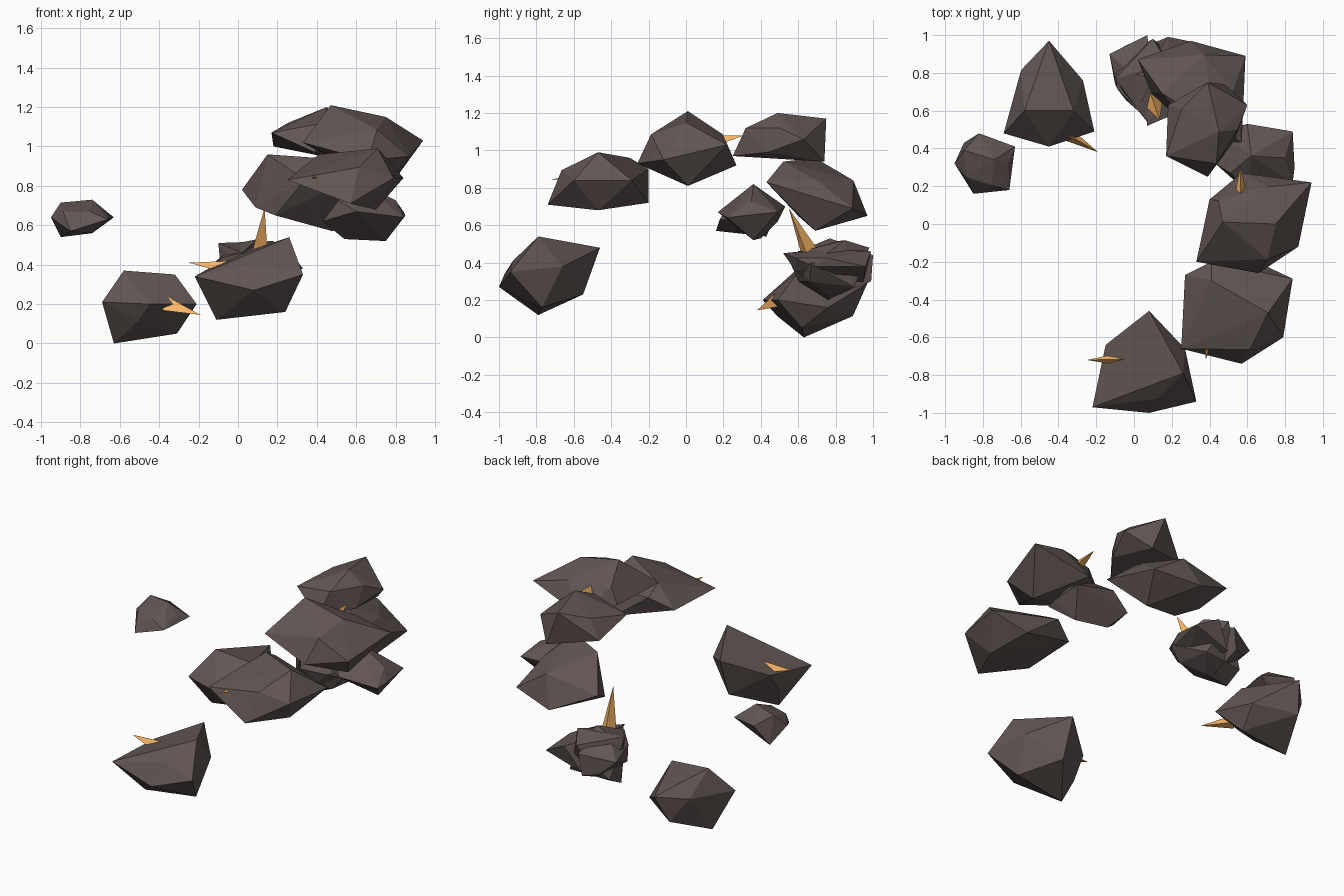
import bpy, bmesh
from mathutils import Vector, Matrix


def material(name, rgb):
    m = bpy.data.materials.new(name)
    m.diffuse_color = (*rgb, 1)
    return m


STONE = material("dark_stone", (0.12, 0.092, 0.086))
AMBER = material("amber", (0.95, 0.46, 0.13))


def add_object(name, bm, mat):
    bmesh.ops.recalc_face_normals(bm, faces=bm.faces)
    mesh = bpy.data.meshes.new(name)
    bm.to_mesh(mesh)
    bm.free()
    mesh.materials.append(mat)
    obj = bpy.data.objects.new(name, mesh)
    bpy.context.collection.objects.link(obj)
    return obj


def rock(name, *corners):
    """Icosahedron with its nearest vertices pulled out to the given corners."""
    corners = [Vector(c) for c in corners]
    lo = Vector([min(c[i] for c in corners) for i in range(3)])
    hi = Vector([max(c[i] for c in corners) for i in range(3)])
    mid, half = (lo + hi) / 2, (hi - lo) / 2
    bm = bmesh.new()
    bmesh.ops.create_icosphere(bm, subdivisions=1, radius=1)
    free = [v.co.copy() for v in bm.verts]
    bm.free()
    for c in corners:
        d = Vector([(c[i] - mid[i]) / half[i] for i in range(3)])
        free.remove(max(free, key=lambda p: p.dot(d)))
    points = corners + [mid + 0.85 * Vector([p[i] * half[i] for i in range(3)]) for p in free]
    bm = bmesh.new()
    for p in points:
        bm.verts.new(p)
    bmesh.ops.convex_hull(bm, input=bm.verts)
    loose = [v for v in bm.verts if not v.link_faces]
    bmesh.ops.delete(bm, geom=loose, context='VERTS')
    return add_object(name, bm, STONE)


def spike(name, base, tip, radius=0.045):
    base, tip = Vector(base), Vector(tip)
    axis = tip - base
    bm = bmesh.new()
    turn = axis.to_track_quat('Z', 'Y').to_matrix().to_4x4()
    bmesh.ops.create_cone(bm, cap_ends=True, segments=3, radius1=radius, radius2=0,
                          depth=axis.length,
                          matrix=Matrix.Translation((base + tip) / 2) @ turn)
    return add_object(name, bm, AMBER)


# Lower rocks
rock("front_rock", (-.22, -.97, .34), (.33, -.94, .35), (.08, -.46, .48), (.26, -.79, .54),
     (-.11, -.79, .12), (.08, -1, .27), (.24, -.77, .16), (.08, -.55, .23), (-.15, -.64, .38),
     (.27, -.66, .38))
rock("lowest_rock", (-.45, .97, .29), (-.69, .48, .21), (-.45, .41, .20), (-.21, .49, .20),
     (-.58, .60, .37), (-.32, .60, .35), (-.63, .63, 0), (-.27, .76, .16), (-.31, .62, .05))
rock("small_rock", (-.82, .48, .66), (-.63, .41, .64), (-.66, .18, .63), (-.85, .16, .57),
     (-.95, .32, .64), (-.74, .34, .73), (-.90, .43, .54), (-.90, .39, .715), (-.74, .36, .56))

# Upper arc of rocks
rock("right_front_rock", (.25, -.66, .83), (.57, -.74, .71), (.84, -.29, .84), (.27, -.27, .83),
     (.71, -.47, .99), (.65, -.20, .72), (.79, -.60, .84), (.41, -.30, .96), (.70, -.47, .68),
     (.41, -.20, .90))
rock("top_rock", (.47, .01, 1.21), (.75, 0, 1.15), (.94, .22, 1.03), (.87, -.12, .95),
     (.33, -.20, 1.02), (.66, -.26, .93), (.57, .27, .92), (.78, .01, .81), (.40, .13, .98))
rock("back_upper_rock", (.39, .75, 1.17), (.60, .63, 1.06), (.39, .25, .97), (.17, .36, 1.07),
     (.45, .49, 1.20), (.18, .63, 1.0), (.48, .74, .94), (.53, .44, .99))
rock("back_large_rock", (.02, .87, .78), (.30, .97, .65), (.59, .89, .69), (.15, .69, .96),
     (.43, .52, .94), (.48, .69, .57), (.19, .60, .65), (.34, .45, .83), (.57, .43, .83))
rock("right_back_rock", (.85, .30, .65), (.84, .49, .67), (.60, .53, .70), (.43, .32, .62),
     (.62, .36, .82), (.75, .36, .52), (.54, .40, .53), (.84, .22, .64), (.60, .17, .67),
     (.46, .49, .62))

# Jagged cluster of overlapping shards at the back
rock("shard_core", (-.10, .77, .51), (.07, .54, .44), (.10, .98, .48), (.18, .85, .52),
     (-.07, .76, .20), (-.07, .88, .26), (.28, .67, .39), (.20, .90, .27))
rock("shard_left", (-.13, .90, .40), (.07, 1.0, .44), (.02, .60, .46), (.05, .99, .30),
     (-.10, .74, .34), (.10, .77, .53), (.06, .80, .22))
rock("shard_right", (.33, .96, .38), (.18, .99, .46), (.07, .52, .45), (.27, .68, .38),
     (.08, .95, .30), (.15, .66, .30), (.05, .80, .48))

# Amber spikes
spike("lowest_spike", (-.36, .48, .19), (-.19, .38, .145))
spike("cluster_spike", (.095, .67, .42), (.135, .55, .69), .06)
spike("front_spike", (-.04, -.715, .375), (-.25, -.72, .41))
spike("right_front_spike", (.41, -.52, .84), (.38, -.72, .845), .04)
spike("top_spike", (.565, .12, 1.035), (.565, .31, 1.08))
